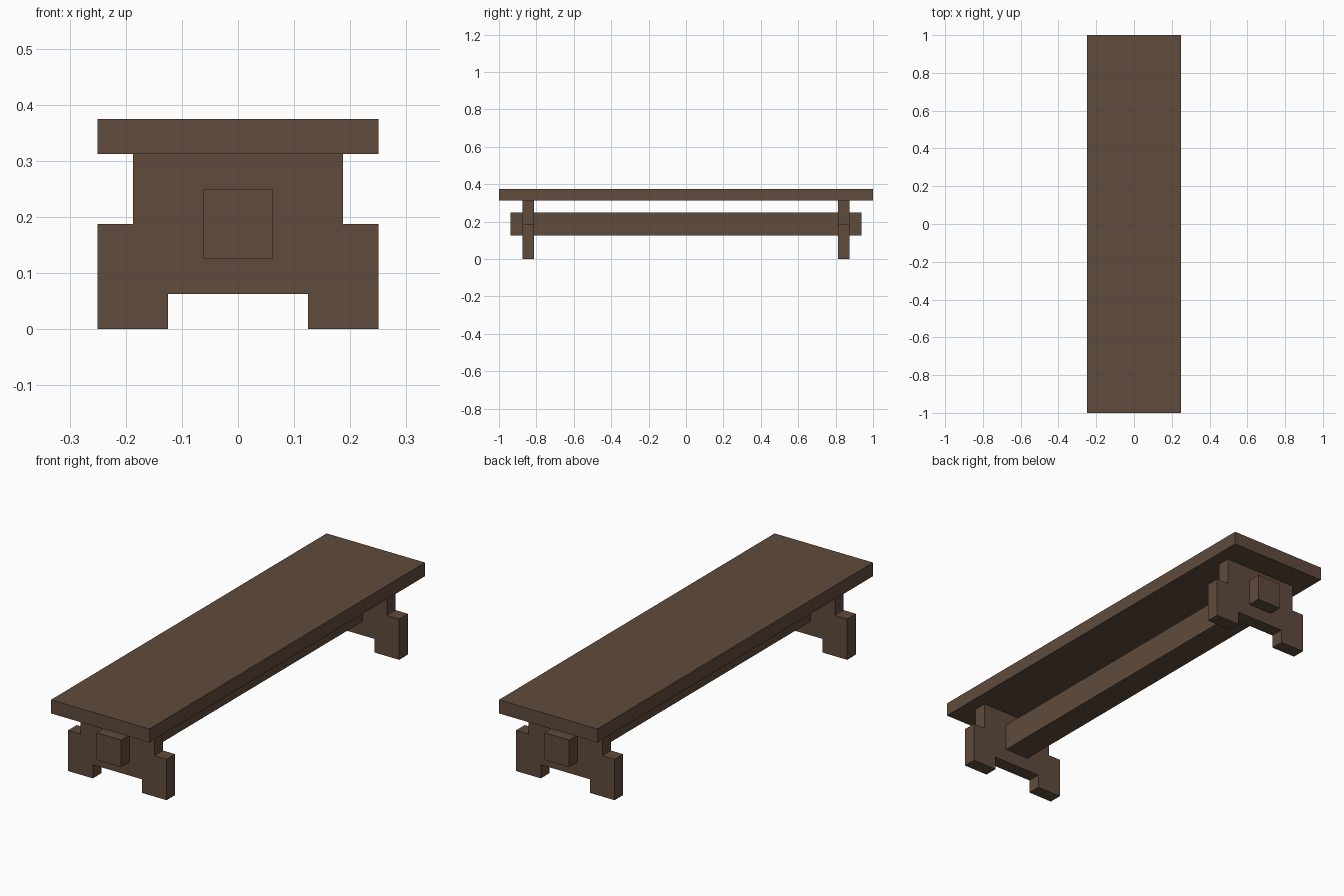
import bpy, bmesh

if "Cube" in bpy.data.objects:
    bpy.data.objects.remove(bpy.data.objects["Cube"])

wood = bpy.data.materials.new("dark brown wood")
wood.diffuse_color = (0.117, 0.0704, 0.0452, 1)
wood.use_nodes = True
wood.node_tree.nodes["Principled BSDF"].inputs["Base Color"].default_value = wood.diffuse_color


def extrude_profile(name, pts, y0, y1):
    """Extrude an x-z outline along y."""
    bm = bmesh.new()
    face = bm.faces.new([bm.verts.new((x, y0, z)) for x, z in pts])
    ext = bmesh.ops.extrude_face_region(bm, geom=[face])
    moved = [v for v in ext["geom"] if isinstance(v, bmesh.types.BMVert)]
    bmesh.ops.translate(bm, verts=moved, vec=(0, y1 - y0, 0))
    bmesh.ops.recalc_face_normals(bm, faces=bm.faces)
    mesh = bpy.data.meshes.new(name)
    bm.to_mesh(mesh)
    bm.free()
    mesh.materials.append(wood)
    obj = bpy.data.objects.new(name, mesh)
    bpy.context.collection.objects.link(obj)
    return obj


def mirrored(half):
    """Complete a right-hand outline with its left-hand mirror."""
    return half + [(-x, z) for x, z in reversed(half)]


# Seat plank
extrude_profile("seat", mirrored([(0.25, 0.3125), (0.25, 0.375)]), -1, 1)

# Stretcher beam passing through both legs
extrude_profile("stretcher", mirrored([(0.0625, 0.125), (0.0625, 0.25)]), -0.9375, 0.9375)

# Stepped trestle legs with a notch between the feet
leg = mirrored([(0.125, 0.0625), (0.125, 0), (0.25, 0), (0.25, 0.1875),
                (0.1875, 0.1875), (0.1875, 0.3125)])
for name, y in (("front_leg", -0.84375), ("back_leg", 0.84375)):
    extrude_profile(name, leg, y - 0.03125, y + 0.03125)
